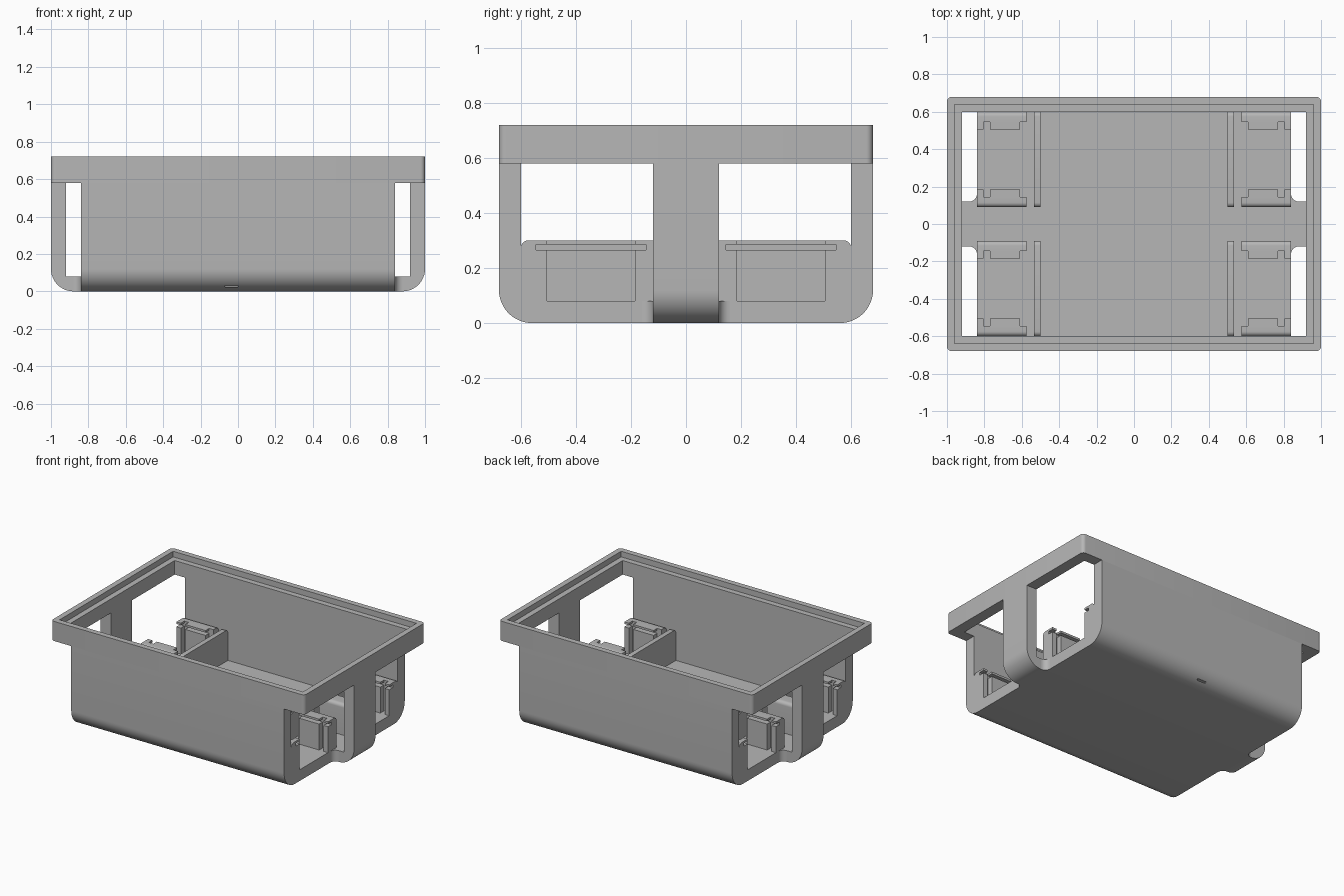
import bpy, bmesh, math

cube = bpy.data.objects.get("Cube")
if cube:
    bpy.data.objects.remove(cube, do_unlink=True)

grey = bpy.data.materials.new("plain grey")
grey.use_nodes = True
grey.diffuse_color = (0.47, 0.47, 0.47, 1)
grey.node_tree.nodes["Principled BSDF"].inputs["Base Color"].default_value = grey.diffuse_color

# Overall sizes
LENGTH, WIDTH, HEIGHT = 1.0, 0.68, 0.72
WALL, BODY, RIM_Z, SPINE = 0.08, 0.84, 0.58, 0.12


def arc(cx, cy, r, start, end, steps=12):
    angles = [math.radians(start + (end - start) * i / steps) for i in range(steps + 1)]
    return [(cx + r * math.cos(a), cy + r * math.sin(a)) for a in angles]


def prism(name, points, axis, low, high):
    """Extrude a 2D outline along the given axis."""
    place = {"X": lambda u, v, w: (w, u, v),
             "Y": lambda u, v, w: (u, w, v),
             "Z": lambda u, v, w: (u, v, w)}[axis]
    bm = bmesh.new()
    ends = [[bm.verts.new(place(u, v, w)) for u, v in points] for w in (low, high)]
    bm.faces.new(ends[0])
    bm.faces.new(ends[1])
    n = len(points)
    for i in range(n):
        j = (i + 1) % n
        bm.faces.new((ends[0][i], ends[0][j], ends[1][j], ends[1][i]))
    bmesh.ops.recalc_face_normals(bm, faces=bm.faces)
    mesh = bpy.data.meshes.new(name)
    bm.to_mesh(mesh)
    bm.free()
    mesh.materials.append(grey)
    obj = bpy.data.objects.new(name, mesh)
    bpy.context.collection.objects.link(obj)
    return obj


def box(name, x, y, z):
    return prism(name, [(x[0], y[0]), (x[1], y[0]), (x[1], y[1]), (x[0], y[1])], "Z", *z)


def activate(obj):
    bpy.ops.object.select_all(action="DESELECT")
    obj.select_set(True)
    bpy.context.view_layer.objects.active = obj


def cut(obj, *ranges):
    cutter = box("cutter", *ranges)
    cutter.hide_render = True
    mod = obj.modifiers.new("cut", "BOOLEAN")
    mod.operation, mod.solver, mod.object = "DIFFERENCE", "EXACT", cutter
    activate(obj)
    bpy.ops.object.modifier_apply(modifier=mod.name)
    bpy.data.objects.remove(cutter, do_unlink=True)


def finish(obj, mirror=""):
    activate(obj)
    if mirror:
        mod = obj.modifiers.new("mirror", "MIRROR")
        mod.use_axis = ["X" in mirror, "Y" in mirror, False]
        mod.use_mirror_merge = False
        bpy.ops.object.modifier_apply(modifier=mod.name)
    bpy.ops.object.shade_smooth_by_angle(angle=math.radians(30))


# Trough: floor and long walls with rounded lower edges
R = 0.12
half = arc(WIDTH - R, R, R, -90, 0) + [(WIDTH, RIM_Z), (WIDTH - WALL, RIM_Z), (WIDTH - WALL, WALL)]
trough = prism("trough", half + [(-y, z) for y, z in reversed(half)], "X", -BODY, BODY)
for side in (-1, 1):
    cut(trough, (-0.07, 0), sorted((side * 0.61, side * 0.66)), (0.022, 0.03))
finish(trough)

# End straps: floor extension turning up to the rim
strap = [(BODY, 0)] + arc(LENGTH - R, R, R, -90, 0) + [
    (LENGTH, RIM_Z), (LENGTH - WALL, RIM_Z), (LENGTH - WALL, WALL), (BODY, WALL)]
finish(prism("end_straps", strap, "Y", -SPINE, SPINE), "X")

# Concave fillets where the straps meet the floor
F = 0.04
fillet = [(BODY, SPINE)] + arc(BODY + F, SPINE + F, F, 270, 180, 8)
finish(prism("strap_fillets", fillet, "Z", 0, WALL), "XY")

# Rim with a stepped inner ledge
r = 0.025
outline = []
for sx, sy, start in ((1, 1, 0), (-1, 1, 90), (-1, -1, 180), (1, -1, 270)):
    outline += arc(sx * (LENGTH - r), sy * (WIDTH - r), r, start, start + 90, 6)
rim = prism("rim", outline, "Z", RIM_Z, HEIGHT)
for inset, bottom in ((WALL, 0.5), (WALL / 2, 0.68)):
    x, y = LENGTH - inset, WIDTH - inset
    cut(rim, (-x, x), (-y, y), (bottom, 0.8))
finish(rim)

# Rounded-top profile shared by the ribs and the holders
Y0, Y1, TOP, C = 0.09, 0.6, 0.3, 0.025
profile = [(Y0, WALL), (Y1, WALL)] + arc(Y1 - C, TOP - C, C, 0, 90, 6) + arc(Y0 + C, TOP - C, C, 90, 180, 6)
groove = ((0.145, 0.545), (0.265, 0.285))

rib = prism("cross_ribs", profile, "X", 0.5, 0.535)
cut(rib, (0.522, 0.6), *groove)
finish(rib, "XY")

# Holders: paired posts with vertical slots and a horizontal groove
holder = prism("slot_holders", profile, "X", 0.575, BODY)
cut(holder, (0.5, 0.9), (0.185, 0.505), (0.05, 0.4))
for slot in ((0.5, 0.61), (0.77, 0.805)):
    cut(holder, slot, groove[0], (0.05, 0.4))
cut(holder, (0.5, 0.9), *groove)
finish(holder, "XY")
